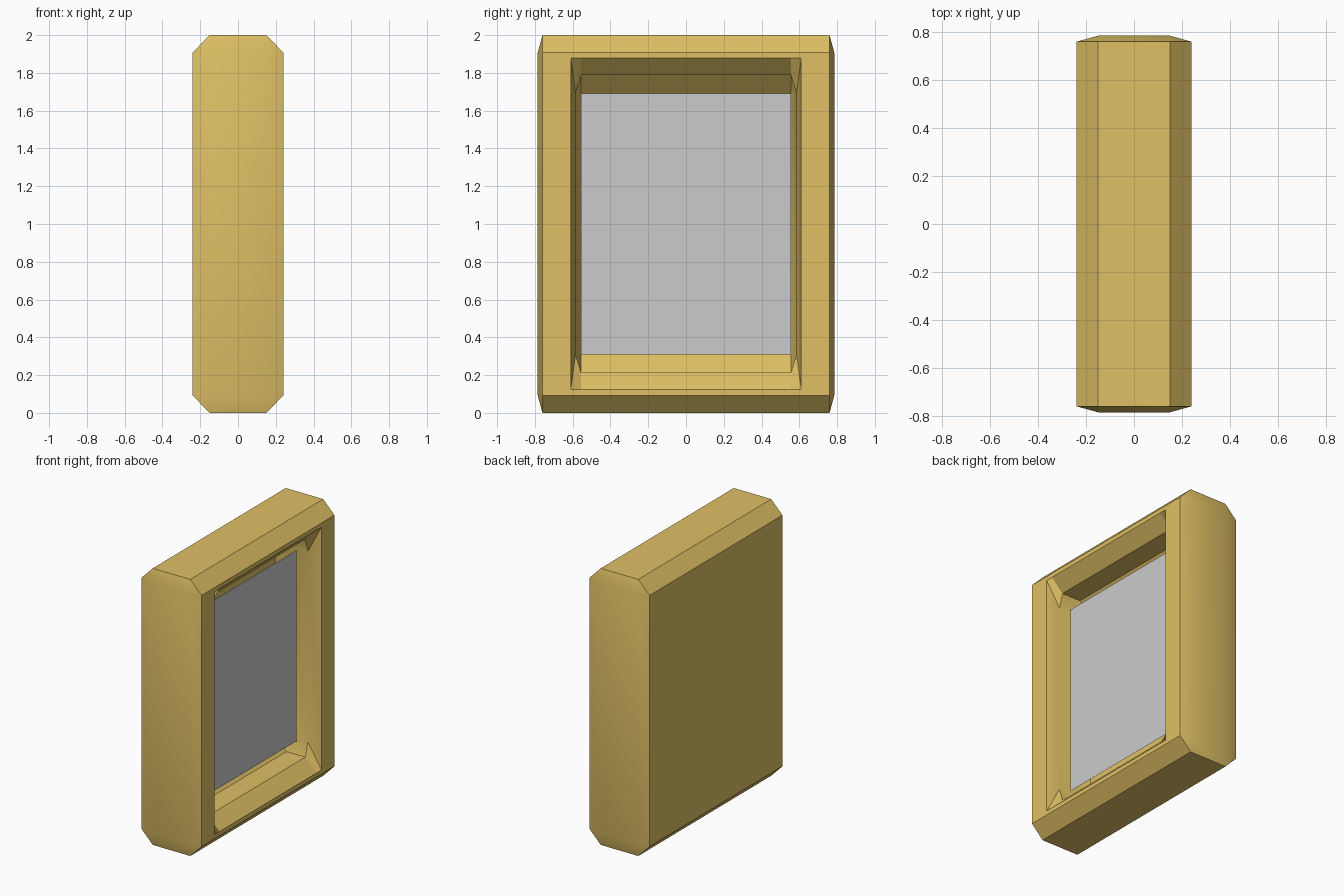
import bpy, bmesh

if "Cube" in bpy.data.objects:
    bpy.data.objects.remove(bpy.data.objects["Cube"])

MID = 1.0  # height of the centre line


def ring(bm, x, a, b, c):
    """Loop in the y-z plane; each corner uses three (half width, half height) points."""
    pts = []
    for sy, sz, order in ((1, 1, (a, b, c)), (-1, 1, (c, b, a)),
                          (-1, -1, (a, b, c)), (1, -1, (c, b, a))):
        pts += [bm.verts.new((x, sy * p[0], MID + sz * p[1])) for p in order]
    return pts


def add_object(bm, name, color=None):
    me = bpy.data.meshes.new(name)
    bm.to_mesh(me)
    bm.free()
    ob = bpy.data.objects.new(name, me)
    bpy.context.collection.objects.link(ob)
    if color:
        mat = bpy.data.materials.new(name + "_material")
        mat.diffuse_color = color
        mat.use_nodes = True
        mat.node_tree.nodes["Principled BSDF"].inputs["Base Color"].default_value = mat.diffuse_color
        me.materials.append(mat)
    return ob


# Casing: one skin from the back face, over the chamfers, into the recess
face = (0.76, 0.908)
side, cap = (0.785, 0.908), (0.76, 1.0)
in_face = (0.555, 0.69)
in_side, in_cap = (0.585, 0.69), (0.555, 0.7875)
sections = [
    (-0.24, face, face, face),
    (-0.15, side, side, cap),
    (0.15, side, side, cap),
    (0.24, face, face, face),
    (0.24, (0.61, 0.69), (0.61, 0.8775), (0.555, 0.8775)),
    (0.15, in_side, in_side, in_cap),
    (0.0, in_side, in_side, in_cap),
    (-0.09, in_face, in_face, in_face),
]
bm = bmesh.new()
rings = [ring(bm, *s) for s in sections]
for r0, r1 in zip(rings, rings[1:]):
    n = len(r0)
    for i in range(n):
        j = (i + 1) % n
        bm.faces.new((r0[i], r0[j], r1[j], r1[i]))
bm.faces.new(rings[0][::-1])
bm.faces.new(rings[-1])
bmesh.ops.remove_doubles(bm, verts=bm.verts, dist=0.0005)
bmesh.ops.recalc_face_normals(bm, faces=bm.faces)
casing = add_object(bm, "casing", (0.74, 0.53, 0.13, 1))
bpy.context.view_layer.objects.active = casing
casing.select_set(True)
bpy.ops.object.shade_smooth_by_angle()

# Screen: thin grey sheet floating inside the recess
bm = bmesh.new()
y, z = in_face
bm.faces.new([bm.verts.new((0.08, sy * y, MID + sz * z))
              for sy, sz in ((-1, -1), (1, -1), (1, 1), (-1, 1))])
add_object(bm, "screen")
